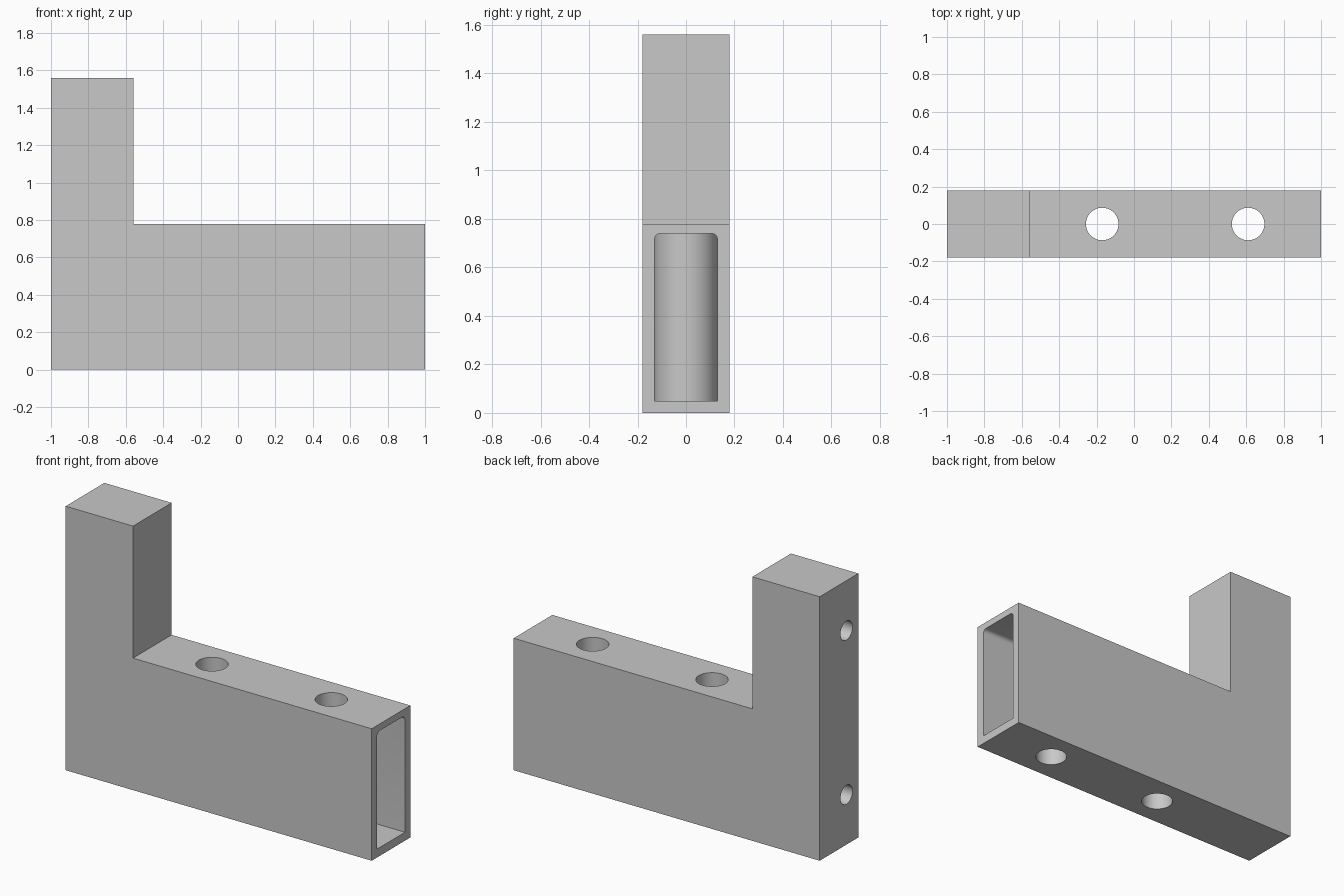
import bpy, bmesh, math
from mathutils import Matrix, Vector

if "Cube" in bpy.data.objects:
    bpy.data.objects.remove(bpy.data.objects["Cube"], do_unlink=True)

HALF = 0.18                 # half thickness of the bracket
SLEEVES = (-0.17, 0.61)     # x of the vertical holes

grey = bpy.data.materials.new("plain_grey")
grey.use_nodes = True
grey.diffuse_color = (0.58, 0.58, 0.58, 1)
grey.node_tree.nodes["Principled BSDF"].inputs["Base Color"].default_value = (0.58, 0.58, 0.58, 1)


def add_object(name, bm):
    bmesh.ops.recalc_face_normals(bm, faces=bm.faces[:])
    mesh = bpy.data.meshes.new(name)
    bm.to_mesh(mesh)
    bm.free()
    mesh.materials.append(grey)
    obj = bpy.data.objects.new(name, mesh)
    bpy.context.collection.objects.link(obj)
    return obj


def cylinder(name, radius, depth, centre, axis="Z"):
    bm = bmesh.new()
    turn = Matrix.Rotation(math.pi / 2, 4, "Y") if axis == "X" else Matrix()
    bmesh.ops.create_cone(bm, cap_ends=True, segments=64, radius1=radius, radius2=radius,
                          depth=depth, matrix=Matrix.Translation(centre) @ turn)
    return add_object(name, bm)


def cut(target, cutter):
    """Subtract the cutter for good, then remove it."""
    bpy.context.view_layer.objects.active = target
    mod = target.modifiers.new("cut", "BOOLEAN")
    mod.operation = "DIFFERENCE"
    mod.solver = "EXACT"
    mod.object = cutter
    bpy.ops.object.modifier_apply(modifier=mod.name)
    bpy.data.objects.remove(cutter, do_unlink=True)


# L-shaped body
bm = bmesh.new()
outline = [(-1, 0), (1, 0), (1, 0.78), (-0.56, 0.78), (-0.56, 1.56), (-1, 1.56)]
face = bm.faces.new([bm.verts.new((x, -HALF, z)) for x, z in outline])
side = bmesh.ops.extrude_face_region(bm, geom=[face])["geom"]
bmesh.ops.translate(bm, vec=(0, 2 * HALF, 0),
                    verts=[v for v in side if isinstance(v, bmesh.types.BMVert)])
body = add_object("bracket_body", bm)

# Hollow of the arm, open at the end, with rounded upper corners
low, high = Vector((-0.5, -0.13, 0.05)), Vector((1.1, 0.13, 0.74))
bm = bmesh.new()
bmesh.ops.create_cube(bm, size=1, matrix=Matrix.Translation((low + high) / 2)
                      @ Matrix.Diagonal((*(high - low), 1)))
upper = [e for e in bm.edges
         if all(v.co.z > 0.7 for v in e.verts) and abs(e.verts[0].co.x - e.verts[1].co.x) > 1]
bmesh.ops.bevel(bm, geom=upper, offset=0.025, segments=6, profile=0.5, affect="EDGES")
hollow = add_object("hollow_cutter", bm)

# Leave a solid sleeve around each vertical hole
for x in SLEEVES:
    cut(hollow, cylinder("sleeve", 0.1305, 2, (x, 0, 0.4)))
cut(body, hollow)

# Vertical through holes
for x in SLEEVES:
    cut(body, cylinder("through_hole", 0.087, 2, (x, 0, 0.4)))

# Blind mounting holes in the tall end
for z in (0.295, 1.265):
    cut(body, cylinder("mounting_hole", 0.056, 0.6, (-1, -0.07, z), "X"))

# Smooth the round walls, keep edges sharp
bpy.ops.object.select_all(action="DESELECT")
body.select_set(True)
bpy.context.view_layer.objects.active = body
bpy.ops.object.shade_smooth_by_angle(angle=math.radians(30))
